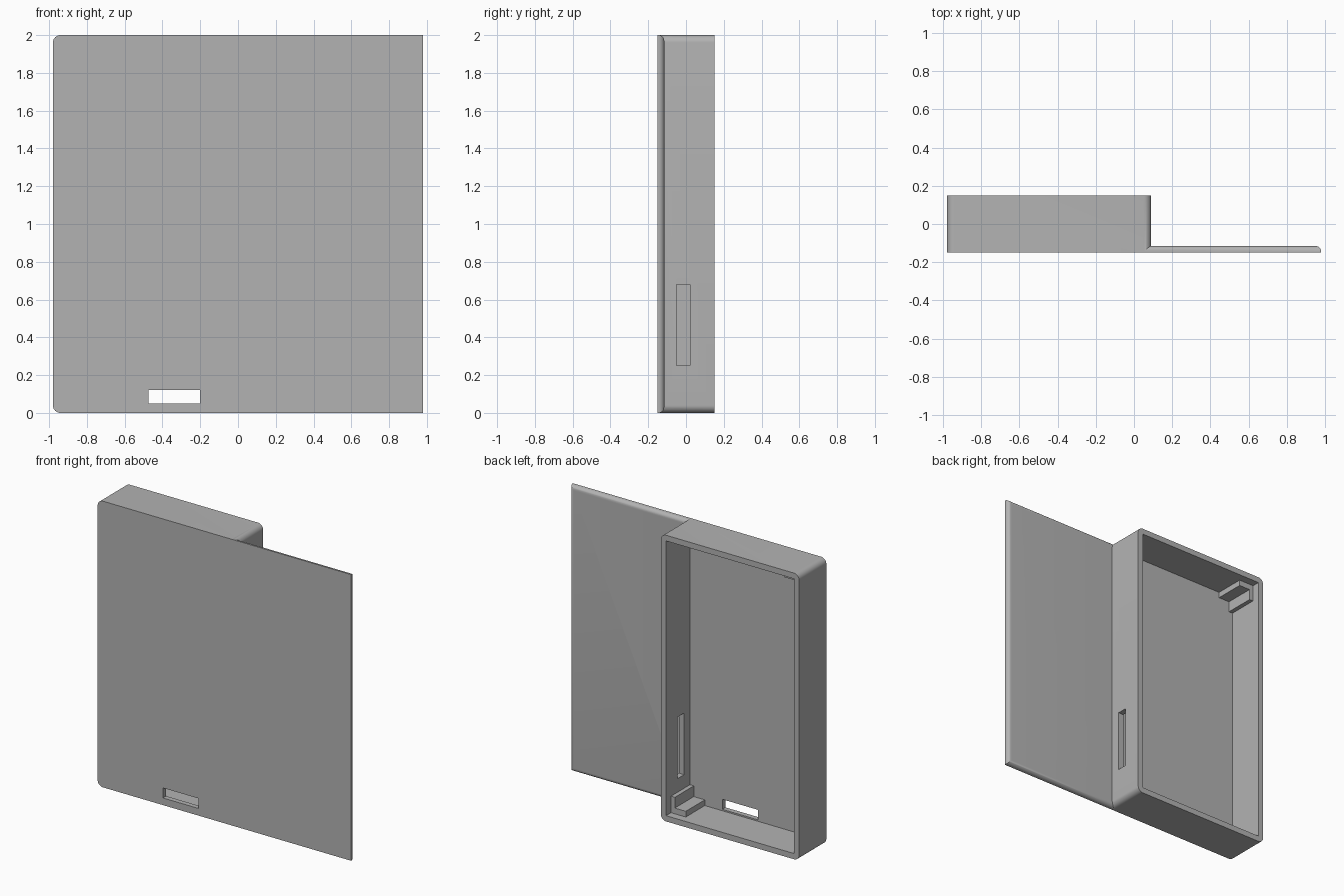
import bpy, bmesh, math
from mathutils import Vector

cube = bpy.data.objects.get("Cube")
if cube:
    bpy.data.objects.remove(cube, do_unlink=True)

grey = bpy.data.materials.new("plain grey")
grey.use_nodes = True
colour = (0.45, 0.45, 0.45, 1)
grey.diffuse_color = colour
grey.node_tree.nodes["Principled BSDF"].inputs["Base Color"].default_value = colour

LEFT, RIGHT, SPLIT = -0.98, 0.98, 0.09    # outer x limits and box edge
FRONT, BACK, TOP = -0.15, 0.15, 2.0
SKIN, WALL, ROUND = 0.035, 0.04, 0.04


def finish(name, bm):
    bmesh.ops.recalc_face_normals(bm, faces=bm.faces)
    mesh = bpy.data.meshes.new(name)
    bm.to_mesh(mesh)
    bm.free()
    mesh.materials.append(grey)
    obj = bpy.data.objects.new(name, mesh)
    bpy.context.collection.objects.link(obj)
    return obj


def block(name, lo, hi, radius=0, rounded=None):
    """Box between two corners; edges passing the rule are rounded."""
    bm = bmesh.new()
    bmesh.ops.create_cube(bm, size=1)
    lo, hi = Vector(lo), Vector(hi)
    for v in bm.verts:
        v.co = Vector([a + (b - a) * (c + 0.5) for a, b, c in zip(lo, hi, v.co)])
    if rounded:
        edges = [e for e in bm.edges if rounded(*[v.co for v in e.verts])]
        bmesh.ops.bevel(bm, geom=edges, offset=radius, segments=8,
                        profile=0.5, affect='EDGES')
    return finish(name, bm)


def combine(target, tool, operation):
    tool.hide_render = True
    mod = target.modifiers.new(operation, 'BOOLEAN')
    mod.operation, mod.object, mod.solver = operation, tool, 'EXACT'
    bpy.context.view_layer.objects.active = target
    bpy.ops.object.modifier_apply(modifier=mod.name)
    bpy.data.objects.remove(tool, do_unlink=True)


# Case body with four rounded depth-wise corners
case = block("case", (LEFT, FRONT, 0), (SPLIT, BACK, TOP), ROUND,
             lambda a, b: abs(a.y - b.y) > 0.1)

# Thin side flap, rounded along its rear top, bottom and outer edges
skin_y = FRONT + SKIN
flap = block("side_flap", (0, FRONT, 0), (RIGHT, skin_y, TOP), 0.03,
             lambda a, b: min(a.y, b.y) > skin_y - 0.001 and max(a.x, b.x) > 0.5)
combine(case, flap, 'UNION')

# Open cavity, front slot and side slot
cutters = [
    ("cavity", (LEFT + WALL, skin_y, WALL), (SPLIT - WALL, BACK + 0.1, TOP - WALL)),
    ("front_slot", (-0.475, FRONT - 0.1, 0.05), (-0.2, 0, 0.12)),
    ("side_slot", (0, -0.05, 0.25), (SPLIT + 0.1, 0.02, 0.68)),
]
for name, lo, hi in cutters:
    combine(case, block(name, lo, hi), 'DIFFERENCE')

bpy.ops.object.select_all(action='DESELECT')
case.select_set(True)
bpy.context.view_layer.objects.active = case
bpy.ops.object.shade_smooth_by_angle(angle=math.radians(30))


# L-shaped supports in two opposite corners of the cavity
def corner_support(name, x, z, sx, sz):
    size, leg, foot = 0.115, 0.03, 0.04
    profile = [(0, 0), (size, 0), (size, foot), (leg, foot), (leg, size), (0, size)]
    bm = bmesh.new()
    face = bm.faces.new([bm.verts.new((x + sx * u, skin_y, z + sz * w))
                         for u, w in profile])
    made = bmesh.ops.extrude_face_region(bm, geom=[face])["geom"]
    bmesh.ops.translate(bm, vec=(0, 0.21, 0),
                        verts=[g for g in made if isinstance(g, bmesh.types.BMVert)])
    return finish(name, bm)


corner_support("lower_corner_support", SPLIT - WALL, WALL, -1, 1)
corner_support("upper_corner_support", LEFT + WALL, TOP - WALL, 1, -1)
